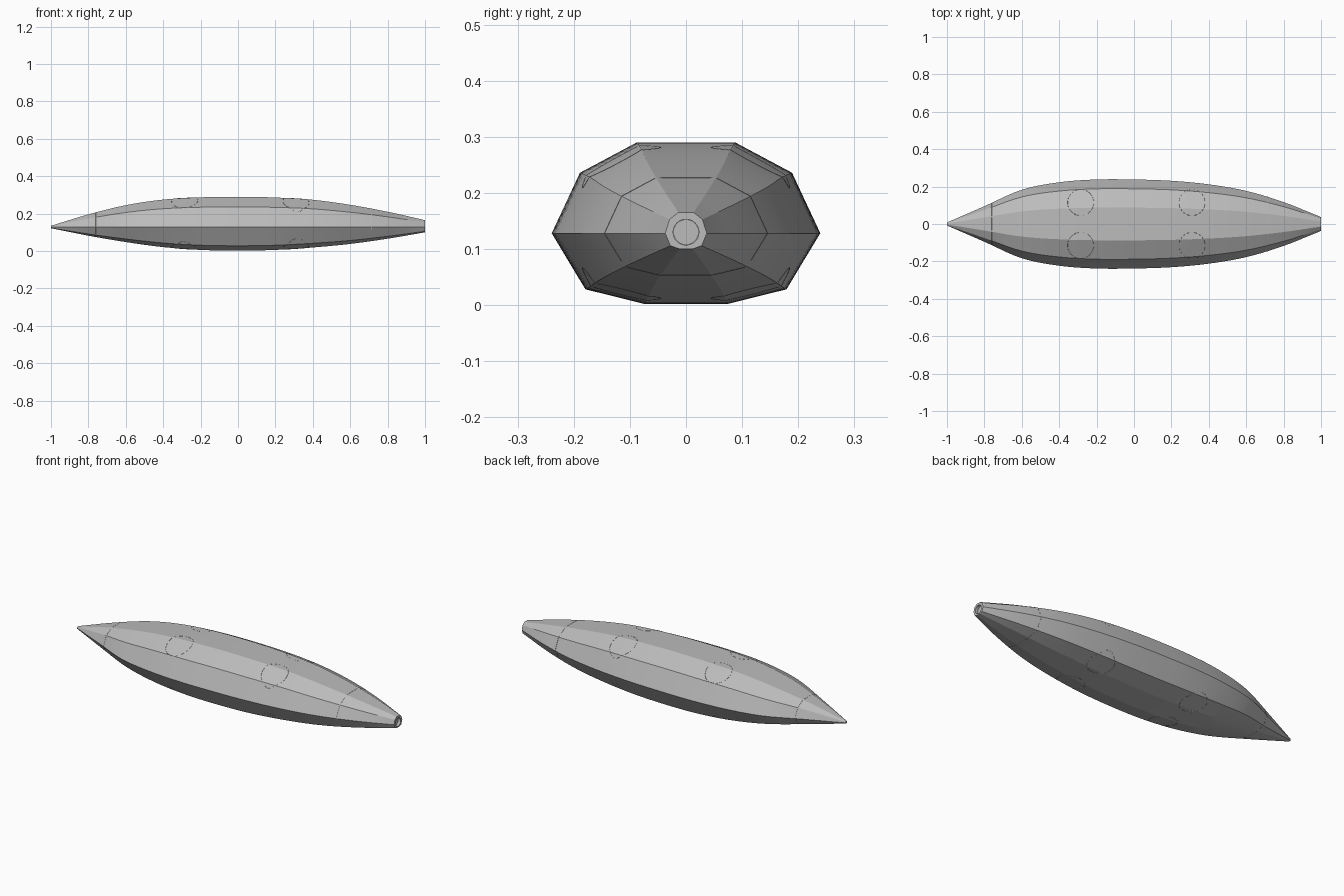
import bpy, bmesh, math
from mathutils import Vector
from mathutils.bvhtree import BVHTree

cube = bpy.data.objects.get("Cube")
if cube:
    bpy.data.objects.remove(cube, do_unlink=True)

MID = 0.128  # height of the side ridge


def make_material(name, value):
    mat = bpy.data.materials.new(name)
    mat.use_nodes = True
    colour = (value, value, value, 1)
    mat.diffuse_color = colour
    mat.node_tree.nodes["Principled BSDF"].inputs["Base Color"].default_value = colour
    return mat


GREY = make_material("hull grey", 0.5)


def add_object(name, bm, angle):
    bmesh.ops.recalc_face_normals(bm, faces=bm.faces[:])
    mesh = bpy.data.meshes.new(name)
    bm.to_mesh(mesh)
    obj = bpy.data.objects.new(name, mesh)
    bpy.context.collection.objects.link(obj)
    mesh.materials.append(GREY)
    bpy.ops.object.select_all(action="DESELECT")
    obj.select_set(True)
    bpy.context.view_layer.objects.active = obj
    bpy.ops.object.shade_smooth_by_angle(angle=math.radians(angle))
    return obj


def bridge(bm, rings, closed=False):
    loops = [[bm.verts.new(p) for p in ring] for ring in rings]
    pairs = list(zip(loops, loops[1:])) + ([(loops[-1], loops[0])] if closed else [])
    for a, b in pairs:
        for i in range(len(a)):
            j = (i + 1) % len(a)
            bm.faces.new((a[i], a[j], b[j], b[i]))
    return loops


def smooth_value(values, x):
    """Cubic interpolation of evenly spaced stations from nose to tail."""
    t = (x + 1) / 2 * (len(values) - 1)
    i = min(int(t), len(values) - 2)
    f = t - i
    p1, p2 = values[i], values[i + 1]
    p0 = values[i - 1] if i else 2 * p1 - p2
    p3 = values[i + 2] if i + 2 < len(values) else 2 * p2 - p1
    return p1 + f / 2 * (p2 - p0 + f * (2 * p0 - 5 * p1 + 4 * p2 - p3
                                        + f * (3 * (p1 - p2) + p3 - p0)))


# Hull stations from nose to tail: half width, height above and below the ridge
WIDTH = [.008, .095, .183, .223, .238, .238, .231, .212, .177, .117, .037]
UPPER = [.007, .068, .117, .147, .159, .162, .158, .146, .119, .082, .037]
LOWER = [.006, .046, .080, .107, .122, .126, .122, .109, .090, .062, .028]

# Ten sided section as fractions of those sizes
half = [(1, 0), (.79, .667), (.367, 1)]
under = [(.312, -1), (.75, -.794)]
SECTION = (half + [(-y, z) for y, z in reversed(half)]
           + [(-y, z) for y, z in reversed(under)] + under)


def hull_ring(x):
    w, u, l = (smooth_value(v, x) for v in (WIDTH, UPPER, LOWER))
    return [(x, w * y, MID + z * (u if z > 0 else l)) for y, z in SECTION]


def circle(x, radius, sides):
    return [(x, radius * math.cos(math.tau * i / sides),
             MID + .002 + radius * math.sin(math.tau * i / sides)) for i in range(sides)]


# Hull, with a shallow well in the tail
bm = bmesh.new()
steps = 50
rings = [hull_ring(-1 + 2 * i / steps) for i in range(steps + 1)]
loops = bridge(bm, rings + [circle(1, .026, 10), circle(.96, .026, 10)])
bm.faces.new(loops[0])
bm.faces.new(loops[-1])
tree = BVHTree.FromBMesh(bm)
add_object("hull", bm, 12)
bm.free()

# Round liner and plug in the tail well
bm = bmesh.new()
bridge(bm, [circle(x, r, 32) for x, r in
            ((.962, .027), (1, .027), (1, .023), (.962, .023))], closed=True)
add_object("tail_liner", bm, 30)
bm.free()
bm = bmesh.new()
loops = bridge(bm, [circle(.962, .0225, 32), circle(.985, .0225, 32)])
for loop in loops:
    bm.faces.new(loop)
add_object("tail_plug", bm, 30)
bm.free()


def seam(name, rays):
    """Fine raised line laid on the hull where the rays meet it."""
    points = [tree.ray_cast(Vector(o), Vector(d))[0] for o, d in rays]
    curve = bpy.data.curves.new(name, "CURVE")
    curve.dimensions = "3D"
    curve.bevel_depth = .0008
    curve.bevel_resolution = 0
    spline = curve.splines.new("POLY")
    spline.points.add(len(points) - 1)
    for target, p in zip(spline.points, points):
        target.co = (*p, 1)
    spline.use_cyclic_u = True
    curve.materials.append(GREY)
    bpy.context.collection.objects.link(bpy.data.objects.new(name, curve))


angles = [math.tau * i / 48 for i in range(48)]

# Round hatch seams above and below
for x, end in ((-.285, "front"), (.31, "rear")):
    for y, side in ((-.115, "near"), (.115, "far")):
        for z, level in ((1, "upper"), (-1, "lower")):
            seam(f"{level}_{end}_{side}_hatch_seam",
                 [((x + .07 * math.cos(a), y + .07 * math.sin(a), z), (0, 0, -z))
                  for a in angles])

# Seams around the nose and tail sections
for x, name in ((-.76, "nose_seam"), (.715, "tail_seam")):
    seam(name, [((x, math.cos(a), MID + math.sin(a)), (0, -math.cos(a), -math.sin(a)))
                for a in angles])
